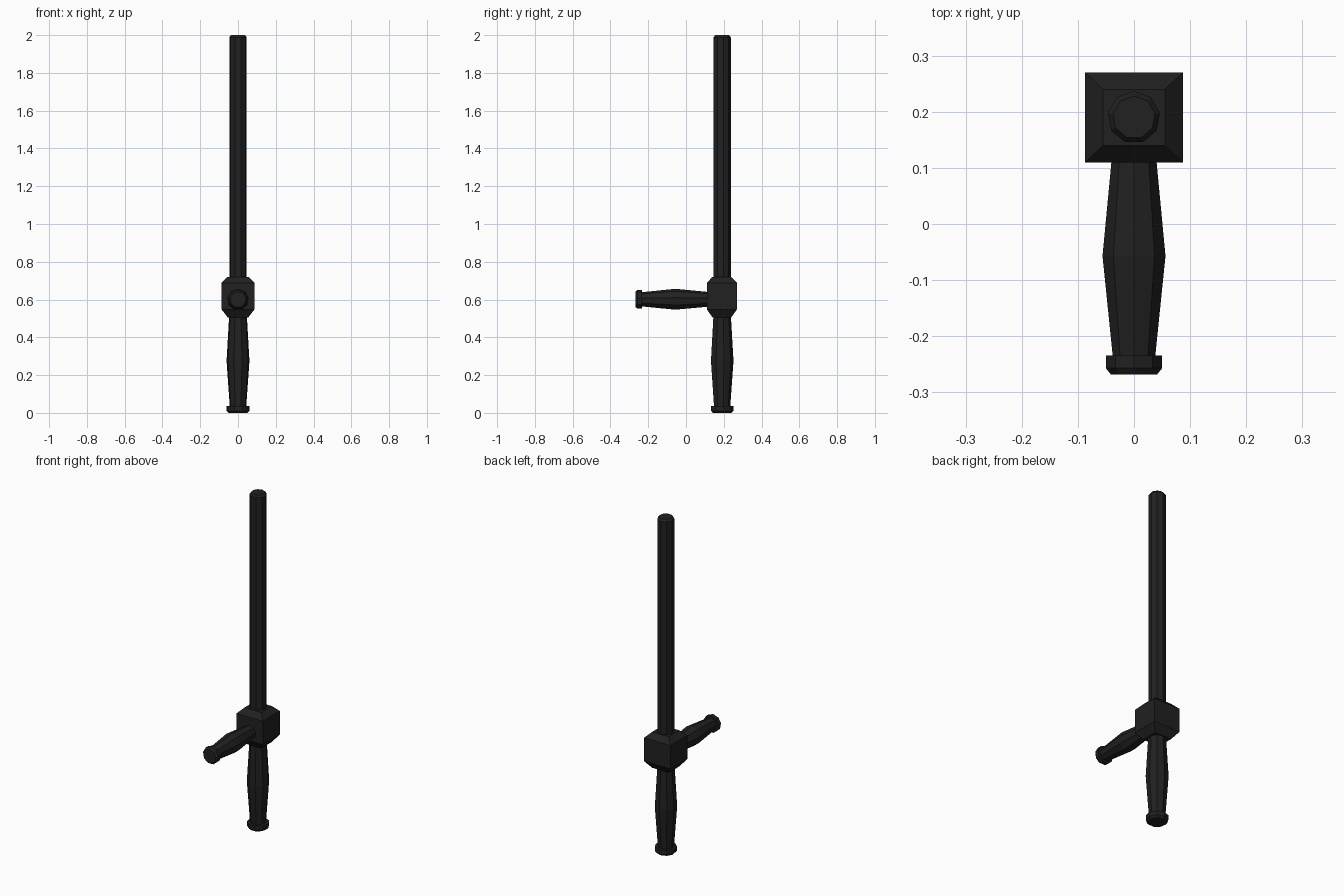
import bpy, bmesh, math
from mathutils import Matrix

if "Cube" in bpy.data.objects:
    bpy.data.objects.remove(bpy.data.objects["Cube"])

black = bpy.data.materials.new("matte_black")
black.diffuse_color = (0.015, 0.015, 0.015, 1)
black.use_nodes = True
black.node_tree.nodes["Principled BSDF"].inputs["Base Color"].default_value = black.diffuse_color
SIDES = 9
CY = 0.19  # y position of the main axis


def finish(bm, name, matrix):
    bmesh.ops.recalc_face_normals(bm, faces=bm.faces)
    bm.transform(matrix)
    me = bpy.data.meshes.new(name)
    bm.to_mesh(me)
    bm.free()
    me.materials.append(black)
    ob = bpy.data.objects.new(name, me)
    bpy.context.collection.objects.link(ob)
    return ob


def stack(name, rings, matrix):
    """Loft closed rings, each a list of (x, y, z) points."""
    bm = bmesh.new()
    loops = [[bm.verts.new(p) for p in ring] for ring in rings]
    n = len(loops[0])
    for a, b in zip(loops, loops[1:]):
        for i in range(n):
            j = (i + 1) % n
            bm.faces.new((a[i], a[j], b[j], b[i]))
    bm.faces.new(loops[0])
    bm.faces.new(loops[-1])
    return finish(bm, name, matrix)


def turned(name, profile, matrix):
    """Low-poly turned part from (radius, height) pairs, one corner facing +y."""
    angles = [math.pi / 2 + 2 * math.pi * i / SIDES for i in range(SIDES)]
    return stack(name, [[(r * math.cos(a), r * math.sin(a), z) for a in angles]
                        for r, z in profile], matrix)


upright = Matrix.Translation((0, CY, 0))
# local z runs along +y, local y points up
sideways = Matrix.Translation((0, 0, 0.6)) @ Matrix(
    ((-1, 0, 0, 0), (0, 0, 1, 0), (0, 1, 0, 0), (0, 0, 0, 1)))

# long striking shaft
turned("shaft", [(0.047, 0.66), (0.047, 1.988), (0.038, 2.0)], upright)

# lower grip and its end cap
turned("lower_grip", [(0.044, 0.03), (0.0615, 0.275), (0.045, 0.56)], upright)
turned("lower_cap", [(0.051, 0.0), (0.061, 0.011), (0.061, 0.036)], upright)

# side grip and its end cap
turned("side_grip", [(0.038, -0.24), (0.057, -0.057), (0.039, 0.13)], sideways)
turned("side_cap", [(0.042, -0.268), (0.051, -0.257), (0.051, -0.234)], sideways)

# joint block with chamfered top and bottom
block = [(0.055, 0.05, 0.506), (0.087, 0.08, 0.548),
         (0.087, 0.08, 0.688), (0.055, 0.05, 0.72)]
stack("joint_block", [[(sx * x, sy * y, z) for sx, sy in
                       ((-1, -1), (1, -1), (1, 1), (-1, 1))]
                      for x, y, z in block], upright)
